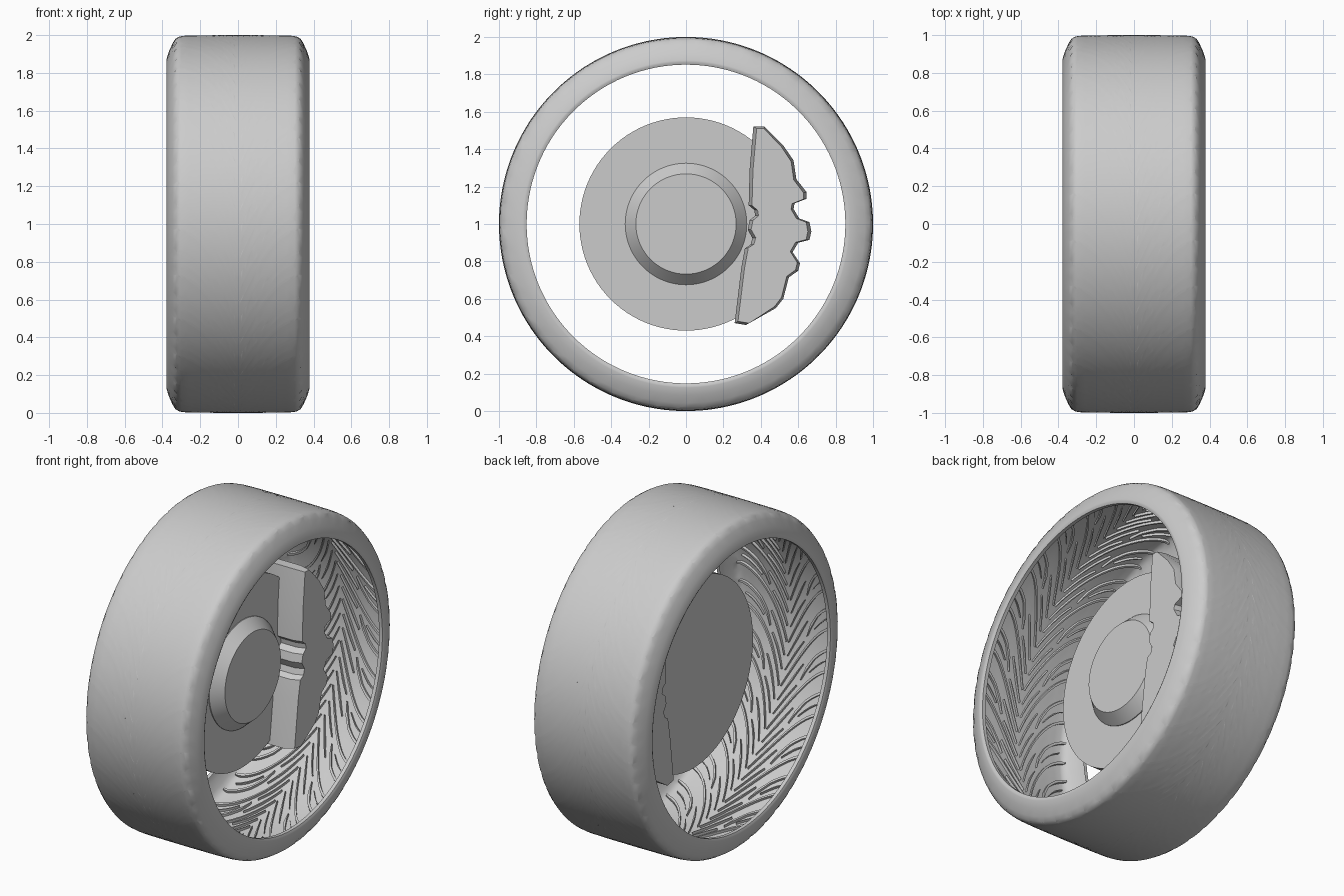
import bpy, bmesh, math
from mathutils import Vector, Matrix
from mathutils.geometry import delaunay_2d_cdt

if "Cube" in bpy.data.objects:
    bpy.data.objects.remove(bpy.data.objects["Cube"])

AXLE = Vector((0, 0, 1))
PITCHES = 25
P = 2 * math.pi / PITCHES


def finish(name, bm, angle=30):
    me = bpy.data.meshes.new(name)
    bm.to_mesh(me)
    bm.free()
    ob = bpy.data.objects.new(name, me)
    bpy.context.collection.objects.link(ob)
    bpy.ops.object.select_all(action='DESELECT')
    ob.select_set(True)
    bpy.context.view_layer.objects.active = ob
    bpy.ops.object.shade_smooth_by_angle(angle=math.radians(angle))
    return ob


def lathe(name, profile, steps=96):
    """Spin an (x, radius) profile around the axle."""
    bm = bmesh.new()
    vs = [bm.verts.new((x, -r, 1)) for x, r in profile]
    es = [bm.edges.new(e) for e in zip(vs, vs[1:])]
    bmesh.ops.spin(bm, geom=vs + es, cent=AXLE, axis=(1, 0, 0),
                   angle=2 * math.pi, steps=steps)
    bmesh.ops.remove_doubles(bm, verts=bm.verts, dist=1e-4)
    bmesh.ops.recalc_face_normals(bm, faces=bm.faces)
    return finish(name, bm)


# Tyre: half profile from tread centre to bead as (u along surface, x, radius)
PROFILE = [(0, 0, 1), (.20, .20, .999), (.28, .28, .997), (.31, .31, .993),
           (.335, .332, .98), (.36, .346, .957), (.41, .365, .915),
           (.45, .378, .875), (.46, .378, .865), (.475, .372, .852),
           (.50, .35, .852)]


def on_tyre(u, w):
    """Map tile coordinates to the tyre; the sweep gives the chevron shape."""
    for a, b in zip(PROFILE, PROFILE[1:]):
        if u <= b[0] + 1e-6:
            t = (u - a[0]) / (b[0] - a[0])
            x, r = a[1] + t * (b[1] - a[1]), a[2] + t * (b[2] - a[2])
            break
    th = w + .42 * (1 - (1 - min(u, .335) / .335) ** 2)
    return Vector((x, -r * math.cos(th), 1 + r * math.sin(th)))


def groove(path, n=4):
    """Outline of a strip along (u, w, half width) points."""
    pts = []
    for a, b in zip(path, path[1:]):
        pts += [[a[k] + (b[k] - a[k]) * i / n for k in range(3)] for i in range(n)]
    pts.append(path[-1])
    return ([Vector((u, w - h)) for u, w, h in pts] +
            [Vector((u, w + h)) for u, w, h in reversed(pts)])


GROOVES = [
    # long sweeping groove from the shoulder to the centre
    [(.008, .045, .006), (.1, .052, .009), (.2, .055, .009), (.3, .055, .008), (.326, .055, .005)],
    # short shoulder groove with a slanted inner end
    [(.125, .125, .004), (.145, .155, .014), (.19, .178, .010), (.3, .182, .008), (.326, .182, .005)],
    # fine centre sipes
    [(.012, .125, .003), (.06, .125, .007), (.105, .115, .003)],
    [(.012, .205, .003), (.07, .210, .009), (.12, .215, .003)],
    # fine shoulder sipe
    [(.17, .112, .002), (.23, .118, .004), (.29, .118, .002)],
]
us = [i * .02 for i in range(16)] + [p[0] for p in PROFILE[3:]]
pts = [Vector((u, P * j / 5)) for u in us for j in range(6)]
loops = []
for g in GROOVES:
    poly = groove(g)
    loops.append(list(range(len(pts), len(pts) + len(poly))))
    pts += poly
verts, _, faces, _, _, orig = delaunay_2d_cdt(pts, [], loops, 0, 1e-5)

bm = bmesh.new()
vs = [bm.verts.new(on_tyre(v.x, v.y)) for v in verts]
sunk = []
for f, o in zip(faces, orig):
    face = bm.faces.new([vs[i] for i in f])
    if o:
        sunk.append(face)
ext = bmesh.ops.extrude_face_region(bm, geom=sunk)['geom']
low = [v for v in ext if isinstance(v, bmesh.types.BMVert)]
bmesh.ops.scale(bm, verts=low, vec=(1, .985, .985),
                space=Matrix.Translation(-AXLE))
# mirror the half tile, then repeat it around the axle
dup = bmesh.ops.duplicate(bm, geom=bm.verts[:] + bm.edges[:] + bm.faces[:])['geom']
bmesh.ops.scale(bm, verts=[g for g in dup if isinstance(g, bmesh.types.BMVert)], vec=(-1, 1, 1))
bmesh.ops.reverse_faces(bm, faces=[g for g in dup if isinstance(g, bmesh.types.BMFace)])
tile = bm.verts[:] + bm.edges[:] + bm.faces[:]
for k in range(1, PITCHES):
    d = bmesh.ops.duplicate(bm, geom=tile)['geom']
    bmesh.ops.rotate(bm, verts=[g for g in d if isinstance(g, bmesh.types.BMVert)],
                     cent=AXLE, matrix=Matrix.Rotation(k * P, 3, 'X'))
bmesh.ops.remove_doubles(bm, verts=bm.verts, dist=2e-4)
finish("tyre", bm, 35)

# Brake disc and hub
lathe("brake_disc", [(-.05, 0), (-.05, .57), (.03, .57), (.03, 0)])
lathe("hub", [(.0, 0), (.0, .325), (.035, .325), (.10, .268), (.10, 0)])

# Brake caliper: (y, z) outline extruded along the axle
OUTLINE = [(.36, 1.52), (.42, 1.52), (.52, 1.42), (.575, 1.34), (.59, 1.24),
           (.645, 1.17), (.645, 1.135), (.58, 1.11), (.575, 1.08), (.605, 1.03),
           (.66, 1.01), (.67, .96), (.66, .915), (.60, .90), (.57, .85),
           (.61, .79), (.60, .75), (.55, .715), (.52, .60), (.48, .55),
           (.32, .46), (.26, .47), (.295, .76), (.315, .87), (.345, .89),
           (.355, .925), (.33, .97), (.34, 1.02), (.37, 1.045), (.365, 1.075),
           (.335, 1.10), (.34, 1.29)]
bm = bmesh.new()
rings = []
# narrower faces front and back give the sloped edges
for x, s in ((-.11, .95), (-.07, 1), (.13, 1), (.185, .94)):
    rings.append([bm.verts.new((x, .36 + (y - .36) * s if y > .4 else y + (1 - s) * .3,
                                1 + (z - 1) * (1 - (1 - s) * .3))) for y, z in OUTLINE])
n = len(OUTLINE)
for a, b in zip(rings, rings[1:]):
    for i in range(n):
        bm.faces.new((a[i], a[(i + 1) % n], b[(i + 1) % n], b[i]))
bm.faces.new(rings[0])
bm.faces.new(rings[-1])
bmesh.ops.recalc_face_normals(bm, faces=bm.faces)
finish("brake_caliper", bm, 35)
